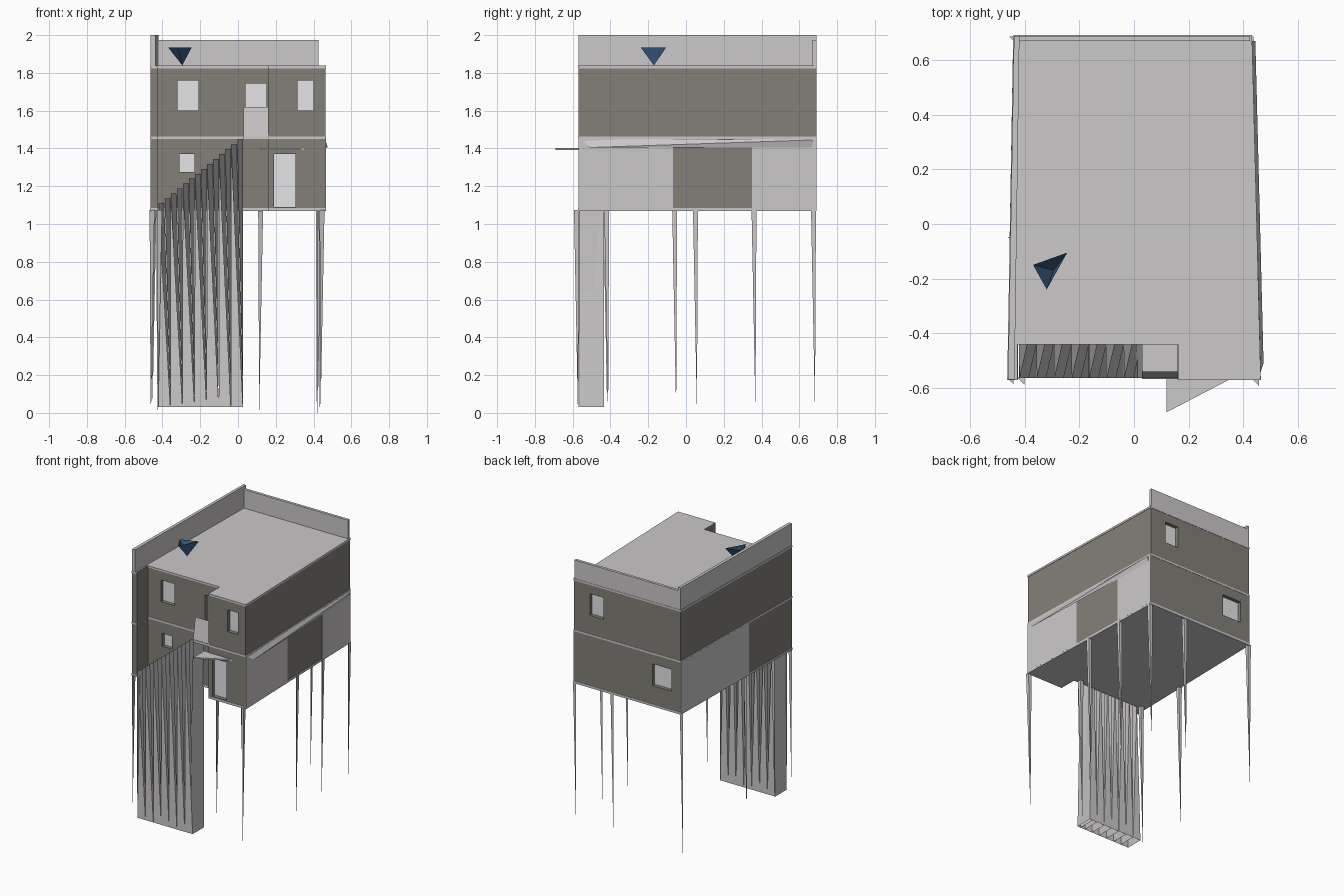
import bpy
import bmesh
from mathutils import Vector

cube = bpy.data.objects.get("Cube")
if cube:
    bpy.data.objects.remove(cube, do_unlink=True)


def material(name, r, g, b):
    m = bpy.data.materials.new(name)
    m.use_nodes = True
    m.diffuse_color = (r, g, b, 1)
    m.node_tree.nodes["Principled BSDF"].inputs["Base Color"].default_value = (r, g, b, 1)
    return m


GREY = material("light grey", 0.60, 0.58, 0.585)
OLIVE = material("olive wall", 0.225, 0.215, 0.185)
PANE = material("window white", 0.90, 0.90, 0.92)
BLUE = material("blue", 0.035, 0.10, 0.20)


def mesh(name, verts, faces, mat, fix=True):
    me = bpy.data.meshes.new(name)
    me.from_pydata(verts, [], faces)
    me.materials.append(mat)
    if fix:
        bm = bmesh.new()
        bm.from_mesh(me)
        bmesh.ops.recalc_face_normals(bm, faces=bm.faces)
        bm.to_mesh(me)
        bm.free()
    ob = bpy.data.objects.new(name, me)
    bpy.context.collection.objects.link(ob)
    return ob


def prism(name, outline, z0, z1, mat):
    n = len(outline)
    verts = [(x, y, z) for z in (z0, z1) for x, y in outline]
    faces = [list(range(n))[::-1], list(range(n, 2 * n))]
    faces += [(i, (i + 1) % n, (i + 1) % n + n, i + n) for i in range(n)]
    return mesh(name, verts, faces, mat)


def box(name, x0, x1, y0, y1, z0, z1, mat):
    return prism(name, [(x0, y0), (x1, y0), (x1, y1), (x0, y1)], z0, z1, mat)


def side_x(y, side):
    # Side walls converge slightly towards the back
    t = (y + 0.57) / 1.26
    return 0.462 - 0.032 * t if side > 0 else -0.462 + 0.022 * t


FRONT, BACK, NOTCH = -0.57, 0.69, -0.44
footprint = [(-0.462, FRONT), (-0.425, FRONT), (-0.425, NOTCH), (0.16, NOTCH),
             (0.16, FRONT), (0.462, FRONT), (0.43, BACK), (-0.44, BACK)]

# Two-storey body and light slabs
body = prism("house_walls", footprint, 1.075, 1.83, OLIVE)
for name, z0, z1 in (("floor_slab", 1.068, 1.085), ("middle_band", 1.45, 1.464), ("roof_slab", 1.824, 1.838)):
    prism(name, [(x * 1.006, y + (0.002 if y > 0 else -0.002)) for x, y in footprint], z0, z1, GREY)

# Recessed windows and door: x range, z range, wall position, inward direction
openings = [("upper_left_window", -0.32, -0.21, 1.60, 1.76, NOTCH, 1),
            ("landing_door", 0.04, 0.15, 1.47, 1.745, NOTCH, 1),
            ("upper_right_window", 0.315, 0.40, 1.60, 1.76, FRONT, 1),
            ("lower_window", -0.31, -0.23, 1.275, 1.37, NOTCH, 1),
            ("front_door", 0.19, 0.305, 1.09, 1.37, FRONT, 1),
            ("back_upper_window", 0.19, 0.30, 1.60, 1.76, BACK, -1),
            ("back_lower_window", -0.365, -0.21, 1.22, 1.38, BACK, -1)]
for name, x0, x1, z0, z1, wall, d in openings:
    ys = sorted((wall - 0.03 * d, wall + 0.03 * d))
    cutter = box(name + "_cutter", x0, x1, *ys, z0, z1, OLIVE)
    cutter.hide_render = True
    cutter.hide_set(True)
    cut = body.modifiers.new(name, "BOOLEAN")
    cut.operation, cut.solver, cut.object = "DIFFERENCE", "EXACT", cutter
    ys = sorted((wall + 0.026 * d, wall + 0.034 * d))
    box(name, x0, x1, *ys, z0, z1, PANE)

# Grey cladding on the lower storey sides
for name, side, y0, y1 in (("right_front_cladding", 1, FRONT, -0.07),
                           ("right_back_cladding", 1, 0.35, BACK),
                           ("left_cladding", -1, -0.08, BACK)):
    a, b = side_x(y0, side), side_x(y1, side)
    prism(name, [(a, y0), (b, y1), (b + side * 0.003, y1), (a + side * 0.003, y0)], 1.08, 1.452, GREY)

# Side ledge tapering towards the front
mesh("side_ledge", [(0.462, -0.55, 1.448), (0.431, 0.67, 1.448), (0.475, -0.51, 1.405),
                    (0.445, 0.67, 1.445), (0.433, 0.67, 1.405)],
     [(0, 2, 3, 1), (2, 4, 3), (0, 4, 2), (0, 1, 4), (1, 3, 4)], GREY)

# Parapets on the left and back
prism("left_parapet", [(-0.462, FRONT), (-0.438, FRONT), (-0.42, BACK), (-0.44, BACK)], 1.83, 2.0, GREY)
box("back_parapet", -0.44, 0.425, 0.67, BACK, 1.83, 1.975, GREY)

# Door canopy and stair landing with its leaning guard
prism("door_canopy", [(0.12, -0.69), (0.36, -0.565), (0.12, -0.565)], 1.393, 1.403, GREY)
box("landing", 0.03, 0.16, -0.568, NOTCH, 1.445, 1.464, GREY)
mesh("landing_guard", [(0.03, -0.565, 1.46), (0.16, -0.565, 1.46), (0.16, -0.54, 1.62), (0.03, -0.54, 1.62)],
     [(0, 1, 2, 3)], GREY)

# Staircase: tall narrow folds rising to the right, each with two skewed step faces
PITCH, SKEW, BASE, Y0, Y1 = 0.064, 0.03, 0.03, -0.565, -0.435
verts, faces = [], []


def add(*pts):
    faces.append(list(range(len(verts), len(verts) + len(pts))))
    verts.extend(pts)


for k in range(7):
    x = -0.42 + k * PITCH
    z = 1.11 + k * 0.052
    lo, hi = x - PITCH / 2 + 0.03, x + PITCH / 2 + 0.03
    for y, dx in ((Y0, 0), (Y1, SKEW)):
        add((lo, y, BASE), (hi, y, BASE), (x + dx, y, z))
    for s, top in ((0, z), (PITCH / 2, z + 0.026)):
        a = x + s
        add((a, Y0, top), (hi, Y0, BASE), (hi, Y1, BASE), (a + SKEW, Y1, top))
    add((x, Y0, z), (x + SKEW, Y1, z), (lo, Y1, BASE), (lo, Y0, BASE))
mesh("staircase", verts, faces, GREY, fix=False)
mesh("staircase_end", [(0.0, Y0, BASE), (0.0, Y1, BASE), (0.03, Y1, 1.45), (0.03, Y0, 1.45)], [(0, 1, 2, 3)], GREY)

# Spike-shaped stilts under the floor
stilts = [(-0.455, -0.575), (-0.415, -0.575), (-0.42, -0.425), (-0.45, -0.06), (-0.445, 0.675),
          (0.12, -0.42), (0.12, 0.675), (0.445, -0.58), (0.44, 0.05), (0.43, 0.36), (0.425, 0.675)]
for i, (x, y) in enumerate(stilts):
    r = 0.013
    mesh("stilt_%d" % (i + 1), [(x - r, y + r, 1.075), (x + r, y + r, 1.075), (x + r, y - r, 1.075),
                                (x - r * 0.6, y + r * 0.6, 0.0)],
         [(0, 1, 2), (0, 1, 3), (1, 2, 3), (2, 0, 3)], GREY)

# Blue open pyramid standing on its tip on the roof
tip = Vector((-0.295, -0.17, 1.84))
mesh("roof_dish", [(-0.37, -0.15, 1.935), (-0.245, -0.105, 1.935), (-0.32, -0.24, 1.935), tip],
     [(0, 1, 3), (1, 2, 3), (2, 0, 3)], BLUE)
